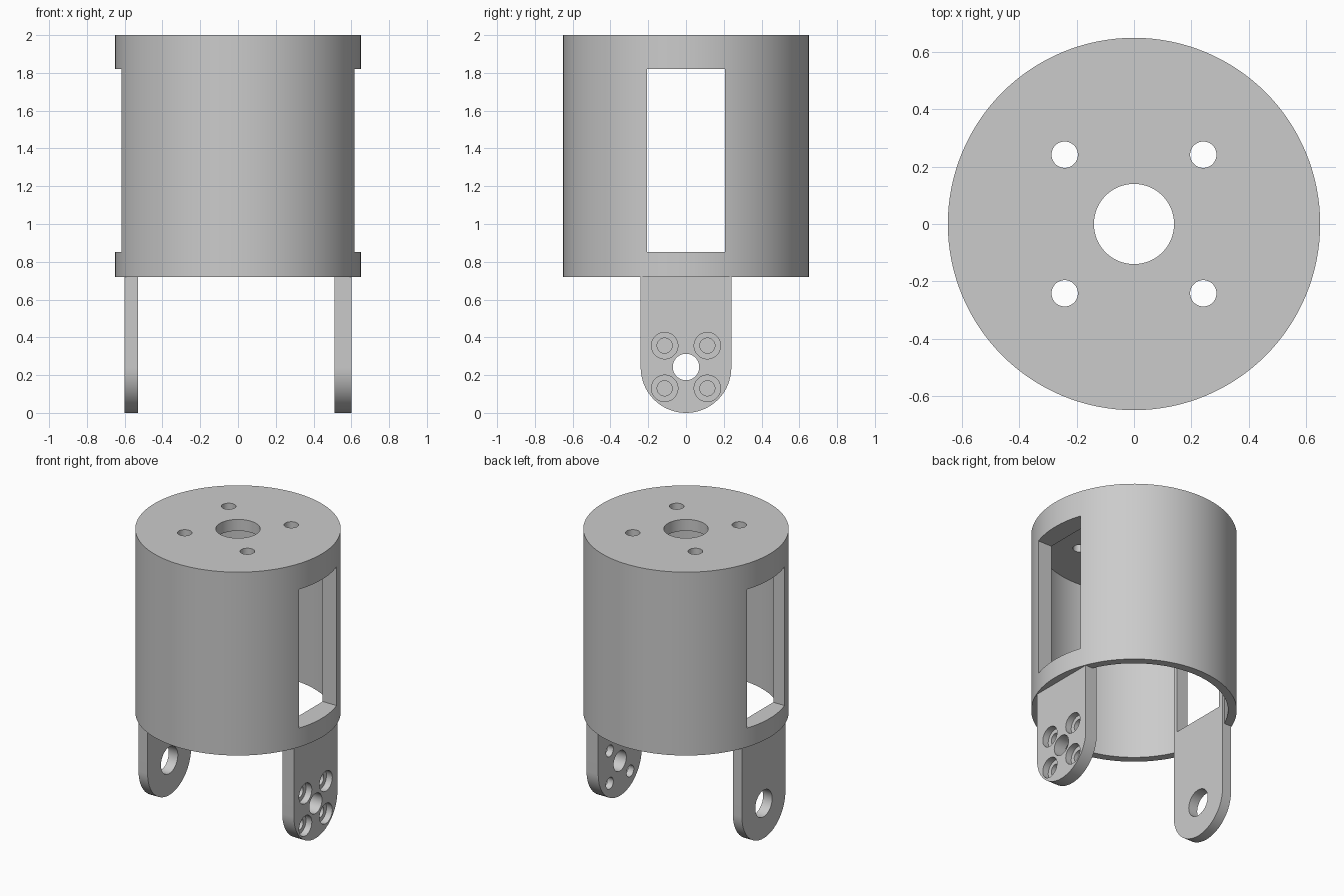
import bpy
import bmesh
import math
from mathutils import Matrix

default = bpy.data.objects.get("Cube")
if default:
    bpy.data.objects.remove(default, do_unlink=True)

# Single material
grey = bpy.data.materials.new("light_grey")
grey.use_nodes = True
grey.diffuse_color = (0.6, 0.6, 0.6, 1)
grey.node_tree.nodes["Principled BSDF"].inputs["Base Color"].default_value = (0.6, 0.6, 0.6, 1)

RADIUS, INNER, BOTTOM, TOP, CEILING = 0.65, 0.595, 0.72, 2.0, 1.92
ARM_HALF, PIVOT_Z = 0.24, 0.243
WINDOW_HALF, WINDOW_LOW, WINDOW_HIGH = 0.206, 0.852, 1.82


def finish(name, bm):
    bmesh.ops.recalc_face_normals(bm, faces=bm.faces)
    mesh = bpy.data.meshes.new(name)
    bm.to_mesh(mesh)
    bm.free()
    mesh.materials.append(grey)
    obj = bpy.data.objects.new(name, mesh)
    bpy.context.collection.objects.link(obj)
    return obj


def cylinder(name, radius, start, end, axis="Z", a=0, b=0, sides=48):
    """Cylinder from start to end on an axis; a, b place it on the other two."""
    bm = bmesh.new()
    mid = (start + end) / 2
    if axis == "Z":
        place = Matrix.Translation((a, b, mid))
    else:
        place = Matrix.Translation((mid, a, b)) @ Matrix.Rotation(math.pi / 2, 4, "Y")
    bmesh.ops.create_cone(bm, cap_ends=True, segments=sides, radius1=radius,
                          radius2=radius, depth=end - start, matrix=place)
    return finish(name, bm)


def window_cutter():
    bm = bmesh.new()
    size = Matrix.Diagonal((2, 2 * WINDOW_HALF, WINDOW_HIGH - WINDOW_LOW, 1))
    place = Matrix.Translation((0, 0, (WINDOW_LOW + WINDOW_HIGH) / 2))
    bmesh.ops.create_cube(bm, size=1, matrix=place @ size)
    return finish("window_cutter", bm)


def select_only(obj):
    bpy.ops.object.select_all(action="DESELECT")
    obj.select_set(True)
    bpy.context.view_layer.objects.active = obj


def cut(target, cutter):
    cutter.hide_render = True
    mod = target.modifiers.new("cut", "BOOLEAN")
    mod.operation = "DIFFERENCE"
    mod.solver = "EXACT"
    mod.object = cutter
    select_only(target)
    bpy.ops.object.modifier_apply(modifier=mod.name)
    bpy.data.objects.remove(cutter, do_unlink=True)


def smooth(obj):
    select_only(obj)
    bpy.ops.object.shade_smooth_by_angle(angle=math.radians(30))


def arm(name, x0, x1):
    """Flat plate with a round lower end, rising inside the housing."""
    bm = bmesh.new()
    steps = 32
    points = [(ARM_HALF * math.cos(t), ARM_HALF + ARM_HALF * math.sin(t))
              for t in (math.pi * (1 + i / steps) for i in range(steps + 1))]
    points += [(ARM_HALF, CEILING + 0.03), (-ARM_HALF, CEILING + 0.03)]
    face = bm.faces.new([bm.verts.new((x0, y, z)) for y, z in points])
    extruded = bmesh.ops.extrude_face_region(bm, geom=[face])["geom"]
    bmesh.ops.translate(bm, vec=(x1 - x0, 0, 0),
                        verts=[v for v in extruded if isinstance(v, bmesh.types.BMVert)])
    obj = finish(name, bm)
    cut(obj, window_cutter())
    return obj


# Housing: hollow cup, open below, with two side windows
housing = cylinder("housing", RADIUS, BOTTOM, TOP, sides=128)
cut(housing, cylinder("bore", INNER, BOTTOM - 0.2, CEILING, sides=128))
cut(housing, window_cutter())

# Top plate holes
cut(housing, cylinder("shaft_hole", 0.14, 1.8, 2.2, sides=64))
for sx in (-1, 1):
    for sy in (-1, 1):
        cut(housing, cylinder("screw_hole", 0.046, 1.8, 2.2, a=0.242 * sx, b=0.242 * sy))
smooth(housing)

# Left arm: pivot hole and four counterbored screw holes
left_arm = arm("left_arm", 0.51, 0.6)
cut(left_arm, cylinder("pivot_hole", 0.07, 0.3, 0.8, "X", 0, PIVOT_Z))
for sy in (-1, 1):
    for sz in (-1, 1):
        y, z = 0.113 * sy, PIVOT_Z + 0.113 * sz
        cut(left_arm, cylinder("screw_hole", 0.04, 0.3, 0.8, "X", y, z))
        cut(left_arm, cylinder("counterbore", 0.07, 0.555, 0.8, "X", y, z))
smooth(left_arm)

# Right arm: thinner, with one larger pivot hole
right_arm = arm("right_arm", -0.6, -0.53)
cut(right_arm, cylinder("pivot_hole", 0.093, -0.8, -0.3, "X", 0, PIVOT_Z))
smooth(right_arm)
